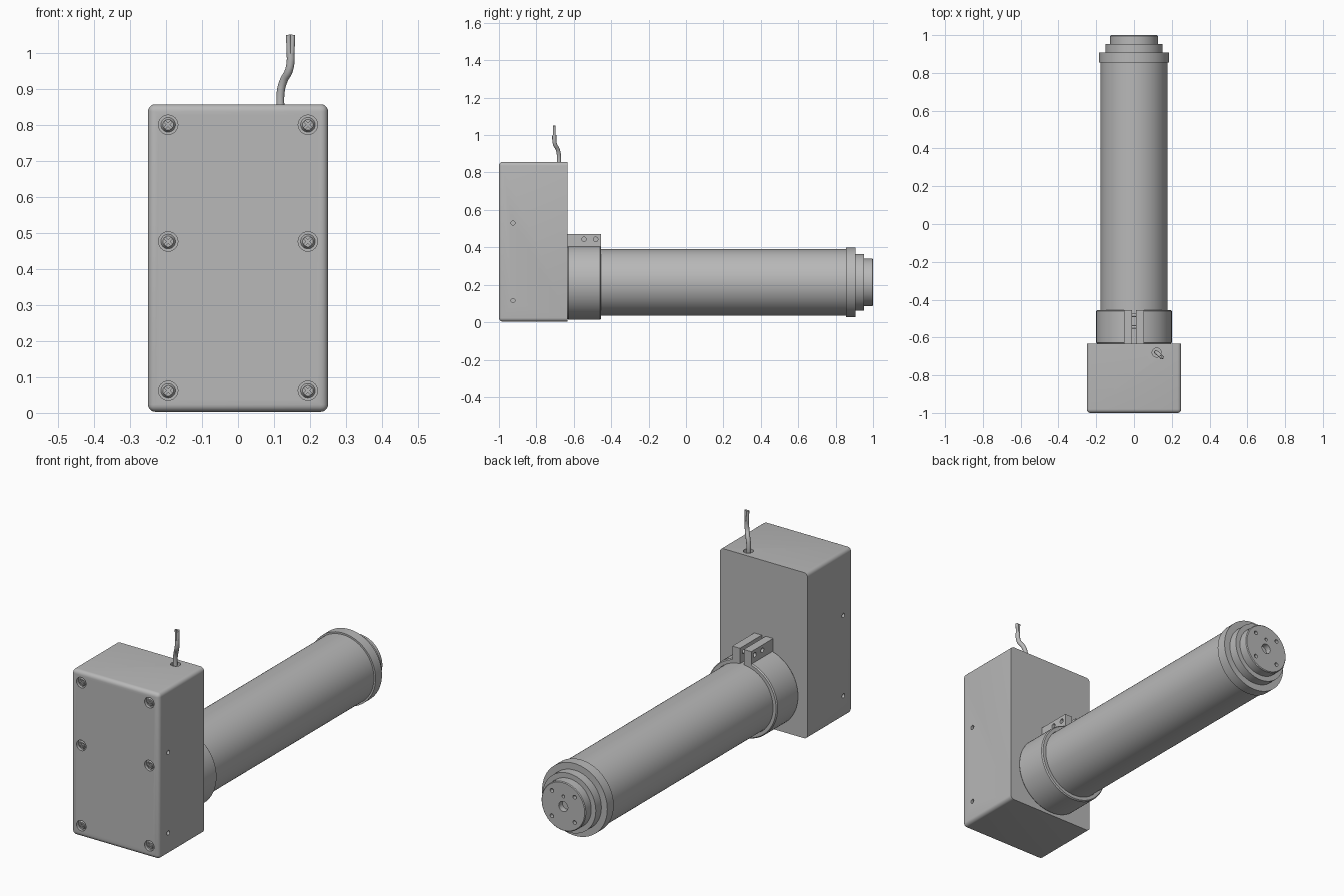
import bpy, bmesh
from math import radians
from mathutils import Matrix, Vector

old = bpy.data.objects.get("Cube")
if old:
    bpy.data.objects.remove(old, do_unlink=True)

grey = bpy.data.materials.new("Plain grey")
grey.use_nodes = True
colour = (0.48, 0.48, 0.48, 1)
grey.diffuse_color = colour
grey.node_tree.nodes["Principled BSDF"].inputs["Base Color"].default_value = colour

AXIS_Z = 0.213
TURN = {"x": Matrix.Rotation(radians(90), 4, "Y"),
        "y": Matrix.Rotation(radians(-90), 4, "X"),
        "z": Matrix.Identity(4)}


def finish(name, bm):
    bmesh.ops.recalc_face_normals(bm, faces=bm.faces)
    mesh = bpy.data.meshes.new(name)
    bm.to_mesh(mesh)
    bm.free()
    mesh.materials.append(grey)
    obj = bpy.data.objects.new(name, mesh)
    bpy.context.collection.objects.link(obj)
    return obj


def add_box(bm, lo, hi):
    lo, hi = Vector(lo), Vector(hi)
    m = Matrix.Translation((lo + hi) / 2) @ Matrix.Diagonal((*(hi - lo), 1))
    bmesh.ops.create_cube(bm, size=1, matrix=m)


def add_rod(bm, centre, radius, depth, axis, top=None, sides=24):
    bmesh.ops.create_cone(bm, cap_ends=True, segments=sides, radius1=radius,
                          radius2=radius if top is None else top, depth=depth,
                          matrix=Matrix.Translation(centre) @ TURN[axis])


def lathe(name, profile):
    """Revolve (radius, y) points around the tube axis."""
    bm = bmesh.new()
    verts = [bm.verts.new((r, y, AXIS_Z)) for r, y in profile]
    edges = [bm.edges.new(pair) for pair in zip(verts, verts[1:])]
    bmesh.ops.spin(bm, geom=verts + edges, cent=(0, 0, AXIS_Z), axis=(0, 1, 0),
                   angle=radians(360), steps=80)
    bmesh.ops.remove_doubles(bm, verts=bm.verts, dist=0.0001)
    return finish(name, bm)


def cut(obj, bm):
    """Subtract the shapes in bm from the object."""
    cutter = finish("cutter", bm)
    cutter.hide_render = True
    mod = obj.modifiers.new("cut", "BOOLEAN")
    mod.operation, mod.solver, mod.object = "DIFFERENCE", "EXACT", cutter
    bpy.context.view_layer.objects.active = obj
    bpy.ops.object.modifier_apply(modifier=mod.name)
    bpy.data.objects.remove(cutter, do_unlink=True)


def smooth(obj):
    bpy.ops.object.select_all(action="DESELECT")
    obj.select_set(True)
    bpy.context.view_layer.objects.active = obj
    bpy.ops.object.shade_smooth_by_angle(angle=radians(30))


# Gear housing: every edge rounded except those around the back face
BACK = -0.633
bm = bmesh.new()
add_box(bm, (-0.25, -1, 0.003), (0.25, BACK, 0.857))
rounded = [e for e in bm.edges if min(v.co.y for v in e.verts) < -0.9]
bmesh.ops.bevel(bm, geom=rounded, offset=0.02, segments=5, profile=0.5, affect="EDGES")
housing = finish("housing", bm)

# Screw recesses, side holes and cable hole
screws = [(x, z) for x in (-0.194, 0.194) for z in (0.062, 0.476, 0.8)]
bm = bmesh.new()
for x, z in screws:
    add_rod(bm, (x, -1, z), 0.027, 0.03, "y")
for x in (-0.25, 0.25):
    for z in (0.115, 0.53):
        add_rod(bm, (x, -0.925, z), 0.011, 0.06, "x")
add_rod(bm, (0.12, -0.68, 0.857), 0.024, 0.06, "z")
cut(housing, bm)
smooth(housing)

# Cross-head cover screws
for i, (x, z) in enumerate(screws):
    bm = bmesh.new()
    add_rod(bm, (x, -0.988, z), 0.015, 0.012, "y", top=0.022)
    add_rod(bm, (x, -0.981, z), 0.022, 0.004, "y")
    screw = finish(f"cover_screw_{i + 1}", bm)
    for a, b in ((0.013, 0.003), (0.003, 0.013)):
        bm = bmesh.new()
        add_box(bm, (-a, -1.01, -b), (a, -0.988, b))
        bmesh.ops.transform(bm, verts=bm.verts,
                            matrix=Matrix.Translation((x, 0, z))
                            @ Matrix.Rotation(radians(45), 4, "Y"))
        cut(screw, bm)
    smooth(screw)

# Clamp collar with a slit along its top
END = -0.455
collar = lathe("clamp_collar", [(0.178, BACK), (0.195, BACK), (0.2, BACK + 0.006),
                                (0.2, END - 0.006), (0.195, END), (0.178, END),
                                (0.178, BACK)])
bm = bmesh.new()
add_box(bm, (-0.011, BACK - 0.01, AXIS_Z + 0.1), (0.011, END + 0.01, 0.5))
cut(collar, bm)
smooth(collar)

# Clamp lugs with bolt holes
for side, name in ((-1, "right_lug"), (1, "left_lug")):
    bm = bmesh.new()
    inner, outer = sorted((side * 0.011, side * 0.054))
    add_box(bm, (inner, BACK, 0.392), (outer, END, 0.47))
    lug = finish(name, bm)
    bm = bmesh.new()
    for y in (-0.545, -0.483):
        add_rod(bm, (side * 0.054, y, 0.443), 0.012, 0.05, "x")
    cut(lug, bm)
    smooth(lug)

# Clamp bolts crossing the slit
bm = bmesh.new()
for y in (-0.545, -0.483):
    add_rod(bm, (0, y, 0.443), 0.009, 0.07, "x")
smooth(finish("clamp_bolts", bm))

# Motor tube
smooth(lathe("motor_tube", [(0, BACK), (0.177, BACK), (0.177, 0.858), (0, 0.858)]))

# Stepped end cap with bearing and mounting holes
cap = lathe("end_cap", [(0, 0.855), (0.186, 0.855), (0.186, 0.907), (0.152, 0.907),
                        (0.152, 0.952), (0.126, 0.952), (0.126, 0.996),
                        (0.122, 1), (0, 1)])
bm = bmesh.new()
add_rod(bm, (0, 1, AXIS_Z), 0.026, 0.06, "y")
add_rod(bm, (0, 1, AXIS_Z + 0.052), 0.008, 0.04, "y")
for x in (-0.065, 0.065):
    for z in (-0.065, 0.065):
        add_rod(bm, (x, 1, AXIS_Z + z), 0.01, 0.04, "y")
cut(cap, bm)
smooth(cap)


def cable(name, points, radius):
    curve = bpy.data.curves.new(name, "CURVE")
    curve.dimensions = "3D"
    curve.bevel_depth, curve.bevel_resolution = radius, 4
    curve.use_fill_caps = True
    spline = curve.splines.new("BEZIER")
    spline.bezier_points.add(len(points) - 1)
    for bp, co in zip(spline.bezier_points, points):
        bp.co = co
        bp.handle_left_type = bp.handle_right_type = "AUTO"
    curve.materials.append(grey)
    obj = bpy.data.objects.new(name, curve)
    bpy.context.collection.objects.link(obj)


# Power cable with two wires at its free end
cable("cable_sheath", [(0.119, -0.68, 0.82), (0.119, -0.68, 0.895), (0.127, -0.686, 0.923),
                       (0.141, -0.7, 0.95), (0.146, -0.704, 0.975), (0.146, -0.704, 1)], 0.011)
for side, name in ((-1, "first_wire"), (1, "second_wire")):
    cable(name, [(0.146 + side * 0.003, -0.704, 0.98),
                 (0.146 + side * 0.006, -0.704, 1.05)], 0.007)
